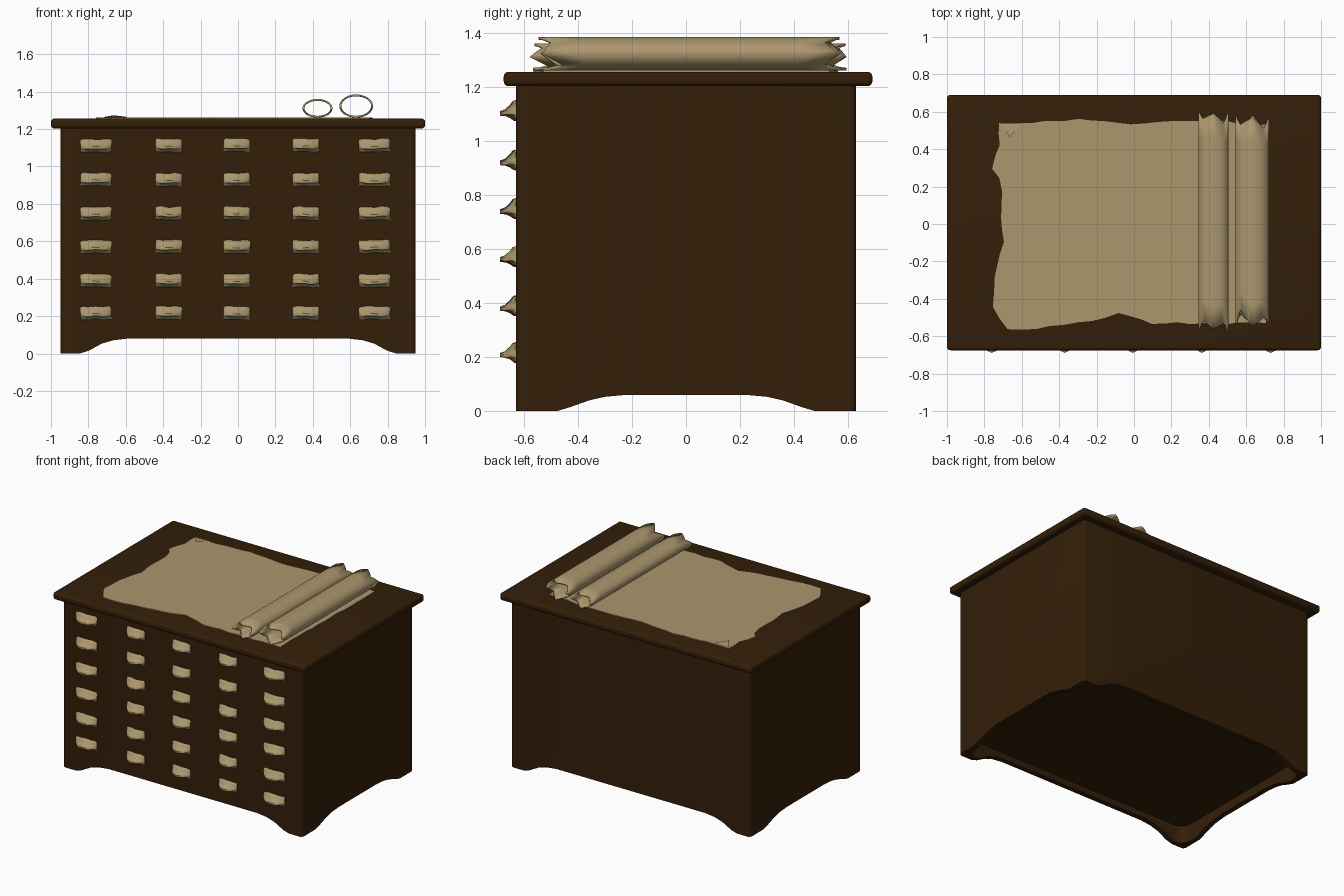
import bpy, bmesh, math, random
from mathutils import Vector

random.seed(4)
old = bpy.data.objects.get("Cube")
if old:
    bpy.data.objects.remove(old, do_unlink=True)


def material(name, rgb):
    m = bpy.data.materials.new(name)
    m.use_nodes = True
    m.diffuse_color = (*rgb, 1)
    m.node_tree.nodes["Principled BSDF"].inputs["Base Color"].default_value = (*rgb, 1)
    return m


WOOD = material("dark_wood", (0.034, 0.0135, 0.0027))
PARCHMENT = material("parchment", (0.41, 0.31, 0.155))


def finish(name, bm, mat, solid=0, angle=40):
    bmesh.ops.recalc_face_normals(bm, faces=bm.faces)
    mesh = bpy.data.meshes.new(name)
    bm.to_mesh(mesh)
    bm.free()
    mesh.materials.append(mat)
    ob = bpy.data.objects.new(name, mesh)
    bpy.context.scene.collection.objects.link(ob)
    if solid:
        ob.modifiers.new("thickness", "SOLIDIFY").thickness = solid
    smooth(ob, angle)
    return ob


def smooth(ob, angle):
    bpy.ops.object.select_all(action="DESELECT")
    ob.select_set(True)
    bpy.context.view_layer.objects.active = ob
    bpy.ops.object.shade_smooth_by_angle(angle=math.radians(angle))


def box(name, lo, hi, mat, radius, upright_only=False):
    """Box with rounded edges, or with only its upright edges rounded."""
    bm = bmesh.new()
    bmesh.ops.create_cube(bm, size=1)
    lo, hi = Vector(lo), Vector(hi)
    for v in bm.verts:
        v.co = (lo + hi) / 2 + v.co * (hi - lo)
    edges = [e for e in bm.edges
             if not upright_only or abs(e.verts[0].co.z - e.verts[1].co.z) > 0.01]
    bmesh.ops.bevel(bm, geom=edges, offset=radius, segments=4, profile=0.5, affect="EDGES")
    return finish(name, bm, mat)


def prism(name, points, depth, mat):
    """Extrude a closed outline of 3D points along the vector depth."""
    bm = bmesh.new()
    face = bm.faces.new([bm.verts.new(p) for p in points])
    new = bmesh.ops.extrude_face_region(bm, geom=[face])["geom"]
    bmesh.ops.translate(bm, vec=depth, verts=[v for v in new if isinstance(v, bmesh.types.BMVert)])
    return finish(name, bm, mat)


def arch(half, height):
    """Outline of the opening between two feet, from one foot to the other."""
    side = [(half + 0.02, -0.1), (half + 0.02, -0.001), (half - 0.03, 0.014),
            (half - 0.1, height * 0.65), (half - 0.16, height * 0.88), (half - 0.24, height)]
    return side + [(-a, z) for a, z in reversed(side)]


# Cabinet carcass with arched skirts, corner feet and a recessed floor
W, D = 0.95, 0.63
body = box("cabinet_body", (-W, -D, 0), (W, D, 1.21), WOOD, 0.022, True)
cutters = [
    prism("front_arch_cutter", [(a, -1, z) for a, z in arch(0.83, 0.08)], (0, 2, 0), WOOD),
    prism("side_arch_cutter", [(-2, a, z) for a, z in arch(0.46, 0.06)], (4, 0, 0), WOOD),
    box("recess_cutter", (-W + 0.035, -D + 0.035, -0.1), (W - 0.035, D - 0.035, 0.125), WOOD, 0.07, True),
]
for cutter in cutters:
    mod = body.modifiers.new("cut", "BOOLEAN")
    mod.operation, mod.solver, mod.object = "DIFFERENCE", "EXACT", cutter
    bpy.context.view_layer.objects.active = body
    bpy.ops.object.modifier_apply(modifier=mod.name)
    bpy.data.objects.remove(cutter, do_unlink=True)
smooth(body, 35)

# Overhanging top
box("cabinet_top", (-1, -0.675, 1.203), (1, 0.69, 1.256), WOOD, 0.018)

# Cup pulls, lofted along x, on a grid of drawers
PULL = [(0.0, 0.036), (0.014, 0.034), (0.024, 0.02), (0.042, 0.002), (0.061, -0.005),
        (0.06, -0.018), (0.04, -0.02), (0.024, -0.027), (0.012, -0.036), (0.0, -0.036)]


def pull(name, x, z, width):
    bm = bmesh.new()
    rings = []
    for t, depth, tall in ((-1, 0.15, 0.85), (-0.85, 0.35, 1), (-0.5, 0.7, 1), (0, 1, 0.95),
                           (0.5, 0.7, 1), (0.85, 0.35, 1), (1, 0.15, 0.85)):
        wob = random.uniform(-0.003, 0.003)
        rings.append([bm.verts.new((x + t * width / 2, -D + 0.002 - p * depth, z + h * tall + wob))
                      for p, h in PULL])
    n = len(PULL)
    for a, b in zip(rings, rings[1:]):
        for i in range(n):
            bm.faces.new((a[i], a[(i + 1) % n], b[(i + 1) % n], b[i]))
    bm.faces.new(rings[0])
    bm.faces.new(rings[-1])
    finish(name, bm, PARCHMENT, angle=60)


for r, z in enumerate((1.113, 0.93, 0.75, 0.572, 0.39, 0.217)):
    for c, x in enumerate((-0.76, -0.37, -0.007, 0.363, 0.73)):
        pull(f"drawer_pull_{r + 1}_{c + 1}", x, z, 0.165 if c in (0, 4) else 0.142)

# Parchment sheet with a worn outline
CORNERS = [(-0.68, -0.56), (-0.6, -0.565), (-0.3, -0.53), (-0.08, -0.48), (0.1, -0.53), (0.7, -0.53),
           (0.72, 0.53), (0.35, 0.555), (-0.02, 0.53), (-0.3, 0.56), (-0.55, 0.54), (-0.72, 0.545),
           (-0.72, 0.42), (-0.76, 0.3), (-0.715, 0.24), (-0.7, -0.1), (-0.74, -0.28), (-0.76, -0.44)]
outline = []
for p, q in zip(CORNERS, CORNERS[1:] + CORNERS[:1]):
    p, q = Vector(p), Vector(q)
    steps = max(1, round((q - p).length / 0.07))
    for i in range(steps):
        e = p.lerp(q, i / steps)
        outline.append((e.x + random.uniform(-1, 1) * 0.006, e.y + random.uniform(-1, 1) * 0.006, 1.255))
prism("parchment_sheet", outline, (0, 0, 0.007), PARCHMENT)

# Folded corner of the sheet
prism("corner_fold", [(-0.665, 0.465, 1.272), (-0.595, 0.54, 1.263), (-0.715, 0.54, 1.263)],
      (0, 0, 0.002), PARCHMENT)


# Rolled ends of the parchment: open tubes with torn rims
def roll(name, x, z, rx, rz, y0, y1):
    bm = bmesh.new()
    n, rows, teeth = 32, 10, 8
    tear = [[random.uniform(0.03, 0.085) * (k % 2) + random.uniform(0, 0.02) for k in range(teeth)]
            for _ in range(2)]
    rings = []
    for j in range(rows + 1):
        t = j / rows
        ring = []
        for i in range(n):
            k, f = divmod(i * teeth / n, 1)
            cuts = [e[int(k)] * (1 - f) + e[(int(k) + 1) % teeth] * f for e in tear]
            y = (y0 + cuts[0]) * (1 - t) + (y1 - cuts[1]) * t
            a = 2 * math.pi * i / n
            ring.append(bm.verts.new((x + rx * math.cos(a), y, z + rz * math.sin(a))))
        rings.append(ring)
    for a, b in zip(rings, rings[1:]):
        for i in range(n):
            bm.faces.new((a[i], a[(i + 1) % n], b[(i + 1) % n], b[i]))
    finish(name, bm, PARCHMENT, solid=0.01, angle=60)


roll("inner_roll", 0.425, 1.311, 0.08, 0.05, -0.58, 0.60)
roll("outer_roll", 0.632, 1.323, 0.09, 0.062, -0.55, 0.58)
